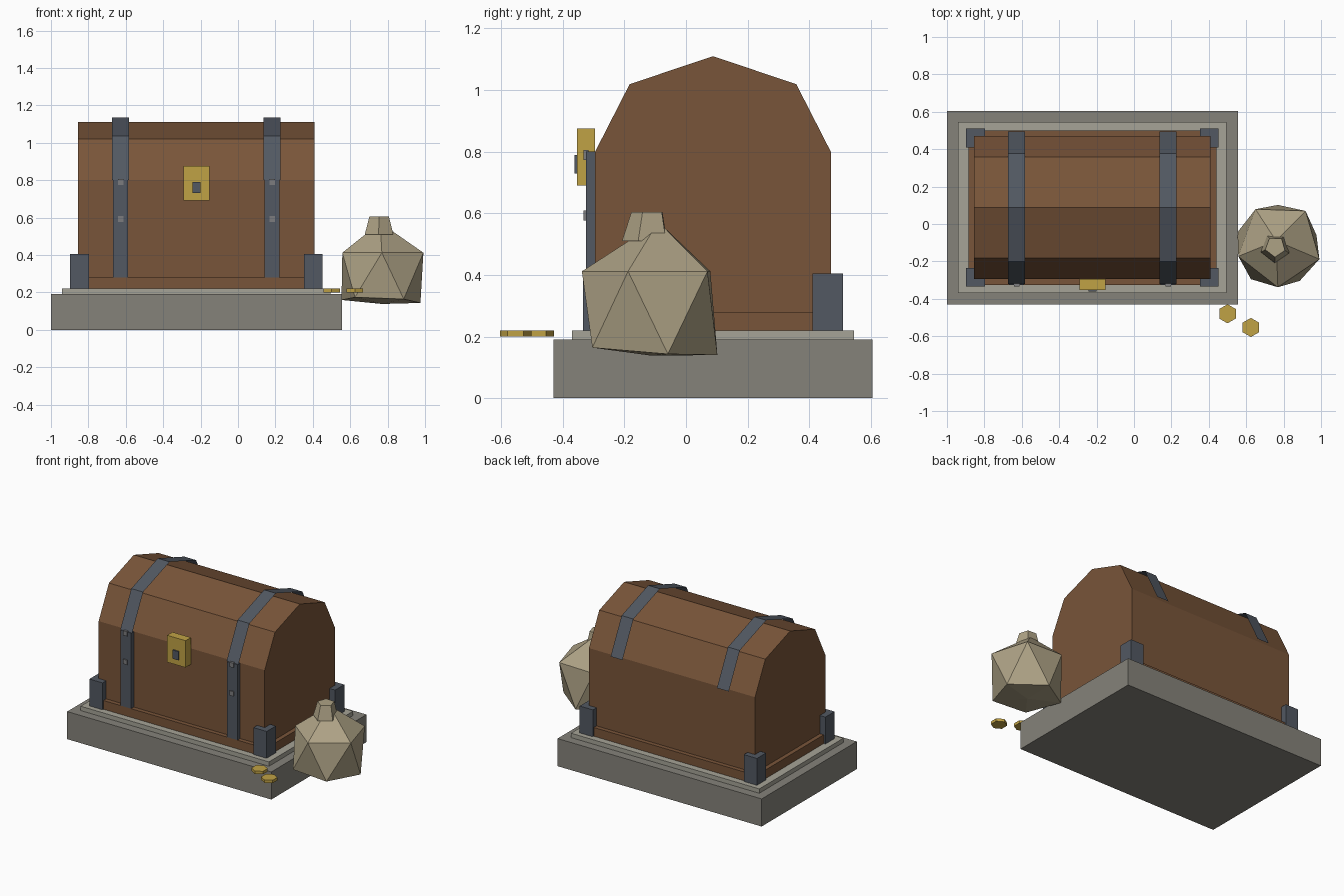
import bpy, bmesh
from math import cos, sin, pi, radians
from mathutils import Vector

cube = bpy.data.objects.get("Cube")
if cube:
    bpy.data.objects.remove(cube, do_unlink=True)


def material(name, r, g, b):
    m = bpy.data.materials.new(name)
    m.use_nodes = True
    m.diffuse_color = (r, g, b, 1)
    m.node_tree.nodes["Principled BSDF"].inputs["Base Color"].default_value = (r, g, b, 1)
    return m


WOOD = material("brown wood", 0.19, 0.09, 0.041)
STONE = material("grey stone", 0.235, 0.225, 0.195)
PALE = material("pale stone", 0.38, 0.37, 0.31)
IRON = material("dark iron", 0.084, 0.098, 0.122)
STEEL = material("grey steel", 0.2, 0.2, 0.21)
GOLD = material("gold", 0.53, 0.36, 0.06)
CLOTH = material("tan cloth", 0.42, 0.36, 0.235)

CX, CY, HINGE = -0.2225, 0.0875, 0.80   # chest centre and lid height


def finish(name, bm, mat, recalc=True):
    if recalc:
        bmesh.ops.recalc_face_normals(bm, faces=bm.faces)
    me = bpy.data.meshes.new(name)
    bm.to_mesh(me)
    bm.free()
    me.materials.append(mat)
    ob = bpy.data.objects.new(name, me)
    bpy.context.collection.objects.link(ob)
    return ob


def box(name, x, y, z, mat):
    """Box from (min, max) pairs."""
    bm = bmesh.new()
    bmesh.ops.create_cube(bm, size=1)
    for v in bm.verts:
        v.co = [(a + b) / 2 + c * (b - a) for (a, b), c in zip((x, y, z), v.co)]
    return finish(name, bm, mat)


def centred(name, c, size, mat):
    return box(name, *[(p - s / 2, p + s / 2) for p, s in zip(c, size)], mat)


def ring(cx, cy, r, z, n, start):
    return [Vector((cx + r * cos(start + 2 * pi * i / n),
                    cy + r * sin(start + 2 * pi * i / n), z)) for i in range(n)]


def arch(x, half_depth, rise):
    """Four-sided arch across the chest, front to back."""
    return [(x, CY - half_depth * cos(pi * i / 4), HINGE + rise * sin(pi * i / 4))
            for i in range(5)]


def loft(name, a, b, mat, closed=True):
    bm = bmesh.new()
    va, vb = [bm.verts.new(p) for p in a], [bm.verts.new(p) for p in b]
    n = len(va)
    for i in range(n if closed else n - 1):
        j = (i + 1) % n
        bm.faces.new((va[i], vb[i], vb[j], va[j]))
    if closed:
        bm.faces.new(va)
        bm.faces.new(vb[::-1])
    return finish(name, bm, mat, closed)


# Stepped stone plinth
box("plinth", (-1, 0.555), (-0.43, 0.605), (0, 0.19), STONE)
box("plinth_top", (-0.94, 0.495), (-0.37, 0.545), (0.19, 0.22), PALE)

# Wooden chest
centred("chest_skirt", (CX, CY, 0.25), (1.325, 0.825, 0.06), WOOD)
box("chest_body", (CX - 0.6325, CX + 0.6325), (CY - 0.3825, CY + 0.3825), (0.22, HINGE), WOOD)
loft("lid", arch(CX - 0.6325, 0.3825, 0.31), arch(CX + 0.6325, 0.3825, 0.31), WOOD)

# Iron corner feet
for sx, side in ((-1, "right"), (1, "left")):
    for sy, end in ((-1, "front"), (1, "back")):
        centred(f"{end}_{side}_corner", (CX + sx * 0.625, CY + sy * 0.3725, 0.3125),
                (0.1, 0.1, 0.185), IRON)

# Straps with rivets
for sx, side in ((-1, "right"), (1, "left")):
    x = CX + sx * 0.405
    box(f"{side}_front_strap", (x - 0.04, x + 0.04), (-0.325, -0.293), (0.28, HINGE), IRON)
    loft(f"{side}_lid_strap", arch(x - 0.045, 0.4075, 0.335),
         arch(x + 0.045, 0.4075, 0.335), IRON, closed=False)
    for z, level in ((0.593, "lower"), (0.79, "upper")):
        centred(f"{side}_{level}_rivet", (x, -0.325, z), (0.03, 0.016, 0.032), STEEL)

# Lock
box("lock_plate", (CX - 0.07, CX + 0.07), (-0.353, -0.295), (0.69, 0.875), GOLD)
centred("keyhole", (CX, -0.355, 0.76), (0.044, 0.014, 0.06), IRON)

# Faceted money bag with a flattened underside
upper = ring(0.777, -0.11, 0.228, 0.412, 5, radians(-20))
lower = ring(0.762, -0.12, 0.222, 0.155, 5, radians(16))
for p in lower:
    p.z -= 0.07 * (p.y + 0.11) + 0.04 * (p.x - 0.777)
bm = bmesh.new()
for p in upper + lower + [Vector((0.76, -0.09, 0.573)), Vector((0.77, -0.11, 0.138))]:
    bm.verts.new(p)
bmesh.ops.convex_hull(bm, input=bm.verts)
finish("bag", bm, CLOTH)
loft("bag_neck", ring(0.755, -0.128, 0.08, 0.51, 5, radians(-20)),
     ring(0.755, -0.122, 0.055, 0.605, 5, radians(-20)), CLOTH)

# Loose coins
for i, (x, y) in enumerate(((0.5, -0.48), (0.625, -0.553))):
    loft(f"coin_{i + 1}", ring(x, y, 0.051, 0.2, 6, pi / 6),
         ring(x, y, 0.051, 0.22, 6, pi / 6), GOLD)
